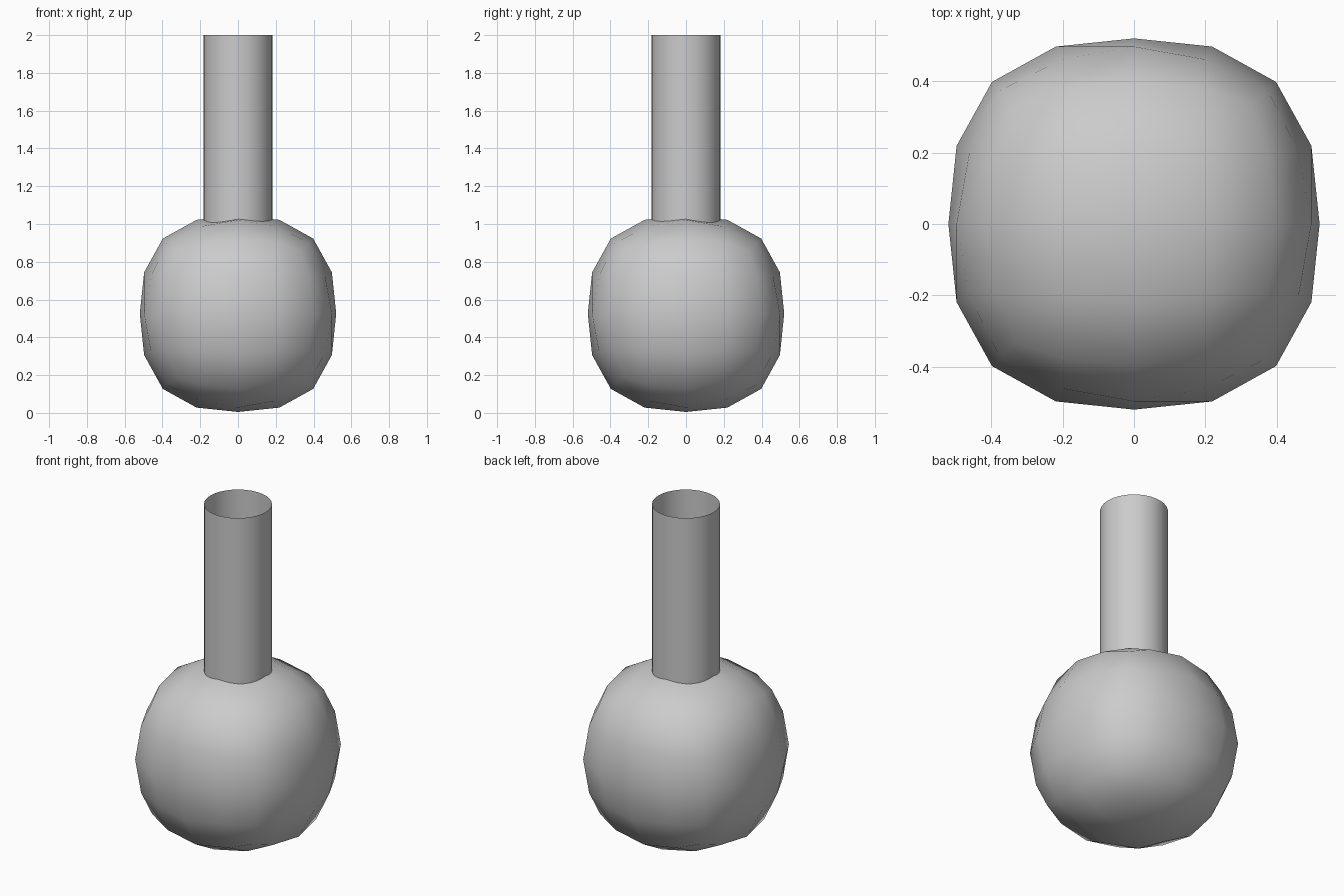
import bpy, bmesh, math

if "Cube" in bpy.data.objects:
    bpy.data.objects.remove(bpy.data.objects["Cube"])


def make_object(name, bm):
    bmesh.ops.recalc_face_normals(bm, faces=bm.faces[:])
    for f in bm.faces:
        f.smooth = True
    mesh = bpy.data.meshes.new(name)
    bm.to_mesh(mesh)
    bm.free()
    obj = bpy.data.objects.new(name, mesh)
    bpy.context.collection.objects.link(obj)
    return obj


# Rounded bulb: a 4x4-per-side cube whose vertices are pulled to a soft form.
# Key: grid steps of the two smaller coordinates; value: (large, mid, small).
ROUND = {
    (0, 0): (0.52, 0.0, 0.0),        # face centre
    (1, 0): (0.497, 0.219, 0.0),
    (1, 1): (0.461, 0.20, 0.20),
    (2, 0): (0.398, 0.398, 0.0),     # edge middle
    (2, 1): (0.375, 0.375, 0.20),
    (2, 2): (0.332, 0.332, 0.332),   # corner
}
bm = bmesh.new()
bmesh.ops.create_cube(bm, size=4)
bmesh.ops.subdivide_edges(bm, edges=bm.edges[:], cuts=3, use_grid_fill=True)
for v in bm.verts:
    steps = [round(abs(c)) for c in v.co]
    order = sorted(range(3), key=lambda i: -steps[i])
    target = ROUND[(steps[order[1]], steps[order[2]])]
    for i, size in zip(order, target):
        v.co[i] = math.copysign(size, v.co[i])
bulb = make_object("bulb", bm)
bulb.location.z = 0.525

# Thin hollow wall of the bulb
wall = bulb.modifiers.new("wall", 'SOLIDIFY')
wall.thickness = 0.024
wall.offset = -1

# Open neck tube
bm = bmesh.new()
bmesh.ops.create_cone(bm, cap_ends=False, segments=32,
                      radius1=0.183, radius2=0.183, depth=1.02)
neck = make_object("neck", bm)
neck.location.z = 1.49
